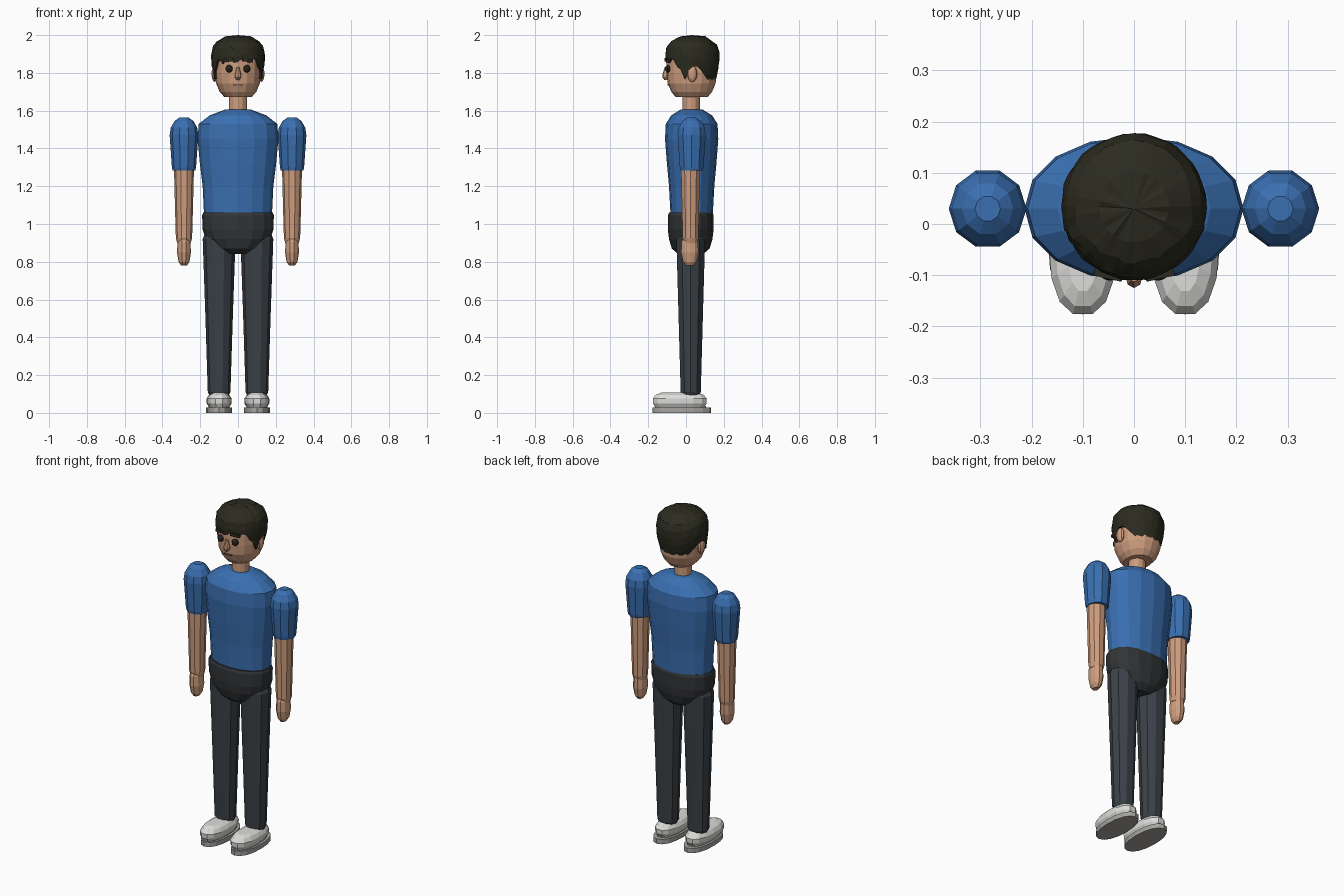
import bpy, bmesh, math, random
from mathutils import Matrix

if "Cube" in bpy.data.objects:
    bpy.data.objects.remove(bpy.data.objects["Cube"])

random.seed(4)
CY = 0.03  # body axis sits slightly behind the origin


def mat(name, rgb):
    m = bpy.data.materials.new(name)
    m.diffuse_color = (*rgb, 1)
    m.use_nodes = True
    m.node_tree.nodes["Principled BSDF"].inputs["Base Color"].default_value = m.diffuse_color
    return m


SKIN = mat("skin", (0.62, 0.34, 0.21))
SHIRT = mat("shirt blue", (0.042, 0.16, 0.44))
PANTS = mat("trouser grey", (0.043, 0.053, 0.062))
HIPS = mat("hip grey", (0.032, 0.034, 0.037))
HAIR = mat("hair dark", (0.024, 0.024, 0.014))
SHOE = mat("shoe white", (0.72, 0.72, 0.70))
SOLE = mat("sole grey", (0.38, 0.37, 0.35))
EYE = mat("eye dark", (0.02, 0.015, 0.012))
MOUTH = mat("mouth brown", (0.26, 0.11, 0.07))


def finish(bm, name, material):
    bmesh.ops.recalc_face_normals(bm, faces=bm.faces)
    me = bpy.data.meshes.new(name)
    bm.to_mesh(me)
    bm.free()
    me.materials.append(material)
    ob = bpy.data.objects.new(name, me)
    bpy.context.collection.objects.link(ob)
    return ob


def loft(name, material, cx, cy, rings, sides, power=2.0):
    """Stack of (z, rx, ry) superellipse rings with closed ends."""
    bm = bmesh.new()
    loops = []
    for z, rx, ry in rings:
        loop = []
        for i in range(sides):
            a = 2 * math.pi * i / sides
            c, s = math.cos(a), math.sin(a)
            x = math.copysign(abs(c) ** (2 / power), c) * rx
            y = math.copysign(abs(s) ** (2 / power), s) * ry
            loop.append(bm.verts.new((cx + x, cy + y, z)))
        loops.append(loop)
    for lo, hi in zip(loops, loops[1:]):
        for i in range(sides):
            j = (i + 1) % sides
            bm.faces.new((lo[i], lo[j], hi[j], hi[i]))
    bm.faces.new(loops[0])
    bm.faces.new(loops[-1])
    return finish(bm, name, material)


def ball(name, material, loc, size, u=10, v=8):
    bm = bmesh.new()
    m = Matrix.Translation(loc) @ Matrix.Diagonal((*size, 1))
    bmesh.ops.create_uvsphere(bm, u_segments=u, v_segments=v, radius=1, matrix=m)
    return finish(bm, name, material)


def box(name, material, loc, size, turn=0, tilt=0):
    bm = bmesh.new()
    m = (Matrix.Translation(loc) @ Matrix.Rotation(turn, 4, 'Z')
         @ Matrix.Rotation(tilt, 4, 'Y') @ Matrix.Diagonal((*size, 1)))
    bmesh.ops.create_cube(bm, size=1, matrix=m)
    return finish(bm, name, material)


def lerp(table, t):
    for (a, u), (b, v) in zip(table, table[1:]):
        if t <= b:
            return u + (v - u) * max(0, t - a) / (b - a)
    return table[-1][1]


# Torso, hips, neck and head
loft("shirt_body", SHIRT, 0, CY, [
    (1.05, .18, .112), (1.2, .187, .12), (1.32, .202, .131), (1.45, .214, .141),
    (1.53, .208, .137), (1.575, .15, .108), (1.605, .07, .06)], 16, 2.1)
loft("hips", HIPS, 0, CY - .005, [
    (.84, .065, .065), (.87, .12, .10), (.92, .17, .115),
    (.97, .187, .121), (1.045, .19, .121), (1.06, .184, .115)], 16, 2.2)
loft("neck", SKIN, 0, CY - .003, [(1.58, .048, .046), (1.69, .048, .046)], 12)
loft("head", SKIN, 0, CY, [
    (1.672, .072, .085), (1.70, .097, .108), (1.745, .116, .127), (1.80, .122, .132),
    (1.87, .122, .132), (1.92, .108, .118), (1.96, .06, .07)], 16, 2.1)

# Arms, legs, shoes and paired face parts
for s, side in ((-1, "right"), (1, "left")):
    ax = s * .286
    loft(side + "_sleeve", SHIRT, ax, CY, [
        (1.283, .060, .062), (1.30, .064, .066), (1.47, .076, .078), (1.51, .07, .072),
        (1.545, .05, .052), (1.563, .025, .025)], 10)
    loft(side + "_forearm", SKIN, ax, CY - .006, [
        (.90, .036, .038), (.925, .043, .044), (1.10, .048, .048), (1.30, .053, .053)], 10)
    loft(side + "_hand", SKIN, ax, CY - .01, [
        (.78, .016, .022), (.80, .029, .038), (.85, .037, .048), (.905, .034, .046),
        (.925, .028, .036)], 10)
    lx = s * .1
    loft(side + "_leg", PANTS, lx, CY - .005, [
        (.09, .05, .046), (.11, .06, .056), (.52, .073, .068), (.92, .087, .080),
        (.95, .075, .07)], 10)
    loft(side + "_shoe", SHOE, lx, -.033, [
        (.034, .056, .135), (.05, .066, .145), (.075, .067, .146), (.095, .054, .13),
        (.107, .03, .10)], 14, 2.4)
    loft(side + "_sole", SOLE, lx, -.022, [(0, .069, .155), (.028, .069, .155)], 16, 2.2)
    loft(side + "_welt", SOLE, lx, -.03, [(.028, .056, .138), (.036, .056, .138)], 14, 2.2)
    ball(side + "_ear", SKIN, (s * .123, CY + .003, 1.795), (.018, .027, .043))
    ball(side + "_eye", EYE, (s * .047, -.094, 1.822), (.02, .017, .02))
    box(side + "_brow", HAIR, (s * .05, -.098, 1.867), (.055, .018, .016),
        s * .22, s * .1)

# Nose and mouth
loft("nose", SKIN, 0, -.103, [
    (1.763, .008, .012), (1.775, .017, .022), (1.79, .017, .022), (1.83, .008, .01)], 8)
box("mouth", MOUTH, (0, -.094, 1.737), (.05, .008, .006))

# Hair: a cap whose lower edge follows fringe, sideburns, ears and nape
EDGE = [(0, 1.885), (50, 1.875), (58, 1.85), (70, 1.765), (77, 1.77), (84, 1.835),
        (104, 1.835), (120, 1.79), (148, 1.725), (180, 1.715)]
RADIUS = [(1.71, .105), (1.77, .127), (1.83, .141), (1.89, .147), (1.94, .138),
          (1.97, .112), (1.988, .07), (2.0, .0)]
N, ROWS = 40, 7
bm = bmesh.new()
rows = [[] for _ in range(ROWS)]
for i in range(N):
    a = 2 * math.pi * i / N
    deg = math.degrees(min(a, 2 * math.pi - a))
    low = lerp(EDGE, deg)
    if deg < 56:
        low -= .026 * (i % 3 == 0) + .008 * random.random()  # jagged fringe tips
    for k in range(ROWS):
        z = low + (1.988 - low) * (k / (ROWS - 1)) ** .85
        r = lerp(RADIUS, z) * random.uniform(.975, 1.0)
        if deg < 80:
            r = max(r, .136) if z < 1.94 else r
        rows[k].append(bm.verts.new((r * .985 * math.sin(a), CY + .004 - r * math.cos(a),
                                     z + .006 * random.random() * (k == ROWS - 1))))
crown = bm.verts.new((0, CY, 2.0))
for k in range(ROWS - 1):
    for i in range(N):
        j = (i + 1) % N
        bm.faces.new((rows[k][i], rows[k][j], rows[k + 1][j], rows[k + 1][i]))
for i in range(N):
    bm.faces.new((rows[-1][i], rows[-1][(i + 1) % N], crown))
hair = finish(bm, "hair", HAIR)
thick = hair.modifiers.new("thickness", 'SOLIDIFY')
thick.thickness = .018
thick.offset = -1
